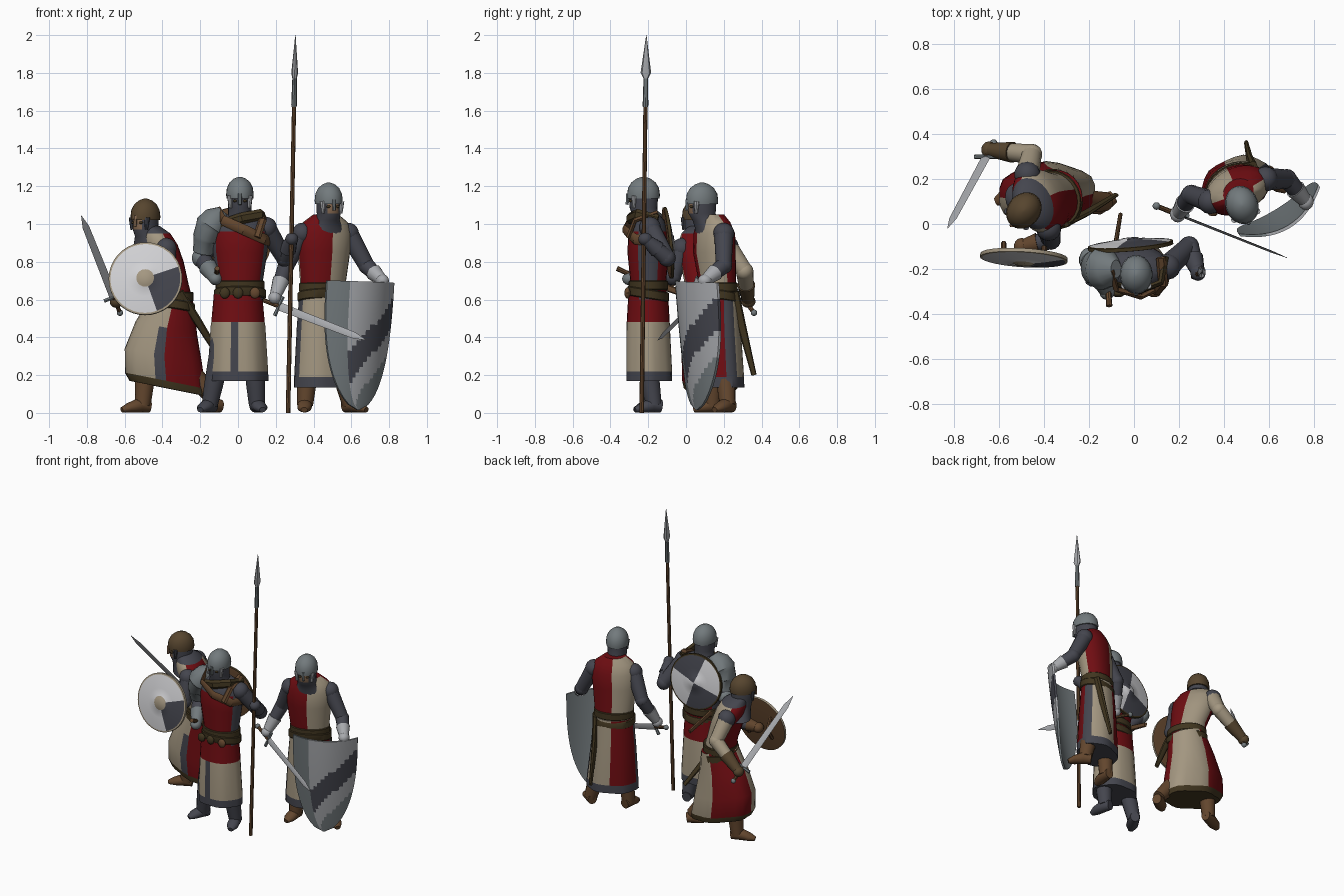
import bpy, bmesh, math
from mathutils import Vector, Matrix

if "Cube" in bpy.data.objects:
    bpy.data.objects.remove(bpy.data.objects["Cube"])

COL = {"red_cloth": (.16, .004, .006), "beige_cloth": (.37, .31, .22), "dark_mail": (.058, .06, .076),
       "dark_leather": (.052, .036, .014), "brown_leather": (.125, .062, .027), "steel": (.17, .195, .205),
       "light_steel": (.39, .40, .42), "white_paint": (.64, .64, .66), "skin": (.26, .155, .09),
       "cap_leather": (.095, .06, .028)}
MATS = []
for n, c in COL.items():
    m = bpy.data.materials.new(n)
    m.diffuse_color = (*c, 1)
    m.use_nodes = True
    m.node_tree.nodes["Principled BSDF"].inputs["Base Color"].default_value = m.diffuse_color
    MATS.append(m)
RED, BEIGE, MAIL, DARK, BROWN, STEEL, LIGHT, WHITE, SKIN, CAP = range(10)


def finish(name, bm):
    bmesh.ops.recalc_face_normals(bm, faces=bm.faces)
    me = bpy.data.meshes.new(name)
    bm.to_mesh(me)
    bm.free()
    for m in MATS:
        me.materials.append(m)
    ob = bpy.data.objects.new(name, me)
    bpy.context.collection.objects.link(ob)
    return ob


def skin(name, rings, rule):
    """Bridge point rings; rule(angle in degrees, band index, height) gives the colour."""
    bm = bmesh.new()
    vs = [[bm.verts.new(p) for p in r] for r in rings]
    n = len(vs[0])
    pick = rule if callable(rule) else (lambda t, i, z: rule)
    for i in range(len(vs) - 1):
        for k in range(n):
            q = [vs[i][k], vs[i][(k + 1) % n], vs[i + 1][(k + 1) % n], vs[i + 1][k]]
            f = bm.faces.new(q)
            f.material_index = pick((k + .5) * 360 / n, i, sum(v.co.z for v in q) / 4)
    for i, r in ((0, vs[0]), (len(vs) - 2, vs[-1])):
        bm.faces.new(r).material_index = pick(270, i, r[0].co.z)
    return finish(name, bm)


def loft(name, secs, rule, rot=0, n=24, slope=0, ripple=0):
    """Stack of ellipses (x, y, z, rx, ry) turned by rot; local -y is the front."""
    a, rings = math.radians(rot), []
    for j, (x, y, z, rx, ry) in enumerate(secs):
        w, r = ripple * j / len(secs), []
        for k in range(n):
            t = 2 * math.pi * k / n
            g = 1 + w * math.cos(6 * t)
            lx, ly = rx * g * math.cos(t), ry * g * math.sin(t)
            r.append((x + lx * math.cos(a) - ly * math.sin(a), y + lx * math.sin(a) + ly * math.cos(a), z - slope * ly))
        rings.append(r)
    return skin(name, rings, rule)


def tube(name, pts, radii, rule, n=14, ref=None):
    """Round or flattened tube along points; a radius may be a pair (along ref, across ref)."""
    P = [Vector(p) for p in pts]
    d = P[-1] - P[0]
    ref = Vector(ref) if ref else Vector((0, 0, 1) if abs(d.z) < .7 * d.length else (1, 0, 0))
    rings = []
    for i, p in enumerate(P):
        t = (P[min(i + 1, len(P) - 1)] - P[max(i - 1, 0)]).normalized()
        u = (ref - t * ref.dot(t)).normalized()
        v = t.cross(u)
        r = radii[i] if isinstance(radii[i], tuple) else (radii[i],) * 2
        rings.append([p + u * r[0] * math.cos(2 * math.pi * k / n) + v * r[1] * math.sin(2 * math.pi * k / n) for k in range(n)])
    return skin(name, rings, rule)


def ball(name, loc, size, mat):
    bm = bmesh.new()
    bmesh.ops.create_uvsphere(bm, u_segments=14, v_segments=10, radius=1,
                              matrix=Matrix.Translation(loc) @ Matrix.Diagonal((*size, 1)))
    for f in bm.faces:
        f.material_index = mat
    return finish(name, bm)


def head(who, x, y, top, rot, bx, by, cap, face):
    """Mail coif with face opening, helmet dome, nose guard, eyes and cheek guards."""
    H = lambda dz, rx, ry, s=0: (x + (bx - x) * s, y + (by - y) * s, top + dz, rx, ry)
    loft(who + "_coif", [H(-.29, .13, .085, 1), H(-.24, .088, .075, .7), H(-.2, .062, .068, .3), H(-.165, .062, .073),
                         H(-.11, .064, .077), H(-.08, .062, .075)],
         lambda t, i, z: face if 235 < t < 305 and i >= 3 else MAIL, rot)
    loft(who + "_helmet", [H(-.115, .071, .085), H(-.095, .073, .087), H(-.06, .069, .082), H(-.03, .055, .064),
                           H(-.01, .032, .037), H(0, .006, .008)], cap, rot)
    R = Matrix.Rotation(math.radians(rot), 3, 'Z')
    at = lambda lx, ly, dz: Vector((x, y, top + dz)) + R @ Vector((lx, ly, 0))
    tube(who + "_nose_guard", [at(0, -.082, -.09), at(0, -.087, -.148)], [.011, .009], STEEL if cap != CAP else SKIN, 6)
    for s in (-1, 1):
        ball(who + "_eye", at(.026 * s, -.068, -.128), (.011, .011, .007), DARK)
        tube(who + "_cheek_guard", [at(.054 * s, -.05, -.1), at(.05 * s, -.052, -.165)], [.015, .008],
             LIGHT if cap != CAP else MAIL, 8)


def arm(who, side, sh, el, ha, sleeve, fore, glove, r=.05):
    s, e, h = Vector(sh), Vector(el), Vector(ha)
    m = e.lerp(h, .45)
    ball(f"{who}_{side}_shoulder", s, (r * 1.25,) * 3, MAIL)
    tube(f"{who}_{side}_upper_arm", [s, s.lerp(e, .5), e], [r * 1.15, r * 1.05, r * .95], sleeve)
    ball(f"{who}_{side}_elbow", e, (r, r, r), fore)
    tube(f"{who}_{side}_forearm", [e, e.lerp(h, .5), h], [r * .98, r * .85, r * .6], fore)
    tube(f"{who}_{side}_cuff", [m, h], [r * 1.0, r * .65], glove)
    ball(f"{who}_{side}_hand", h, (.035, .038, .034), glove)


def leg(who, side, hip, knee, ankle, toe, mat, boot):
    a, t = Vector(ankle), Vector(toe)
    d = (t - a)
    d.z = 0
    tube(f"{who}_{side}_leg", [hip, knee, a.lerp(Vector(knee), .4), a], [.065, .055, .05, .038], mat, ref=(1, 0, 0))
    tube(f"{who}_{side}_boot", [a.lerp(Vector(knee), .4), a], [.05, .042], boot, ref=(1, 0, 0))
    heel = a - d.normalized() * .04
    foot = [heel.lerp(t, s) for s in (0, .35, .75, 1)]
    for p, z in zip(foot, (.036, .042, .027, .016)):
        p.z = z
    tube(f"{who}_{side}_foot", foot, [(.034, .03), (.04, .038), (.026, .038), (.014, .018)], boot)


def sword(who, pommel, tip, flat, grip=.15):
    p, t = Vector(pommel), Vector(tip)
    g = p.lerp(t, grip)
    tube(who + "_sword_blade", [g, p.lerp(t, .88), t], [(.022, .006), (.018, .005), (.001, .001)], LIGHT, 4, flat)
    tube(who + "_sword_grip", [p, g], [.011, .012], BROWN, 8)
    c = Vector(flat)
    c = (c - (t - p).normalized() * c.dot((t - p).normalized())).normalized() * .055
    tube(who + "_sword_guard", [g - c, g, g + c], [.011, .009, .011], STEEL, 6, (t - p))
    ball(who + "_sword_pommel", p, (.017,) * 3, STEEL)


def round_shield(who, centre, normal, r, rim, boss, rule):
    c, nrm = Vector(centre), Vector(normal).normalized()
    prof = [(-.01, .93), (-.008, 1), (.008, 1), (.01, .95), (.022, .5), (.026, .24), (.032, .2), (.034, .02)]
    tube(who + "_round_shield", [c + nrm * h for h, _ in prof], [r * q for _, q in prof],
         lambda t, i, z: BROWN if i < 1 else rim if i < 3 else boss if i > 4 and boss else rule(t), 36, (0, 0, 1))


def quarters(sign, hem, slit=False):
    """Counterchanged cloth with a mail hem and side slits."""
    def rule(t, i, z):
        if z < hem or slit and min(t % 180, 180 - t % 180) < 9:
            return MAIL
        return RED if math.sin(2 * math.radians(t)) * sign > 0 else BEIGE
    return rule


def belts(who, x, y, z, rx, ry, rot):
    for k, (dz, sl, g) in enumerate(((0, 0, 1.04), (-.045, .16, 1.1))):
        q = lambda h, s: (x, y, z + dz + h, rx * g * s, ry * g * s)
        loft(f"{who}_belt_{k}", [q(-.025, .96), q(-.02, 1), q(.02, 1), q(.025, .96)], DARK, rot, 24, sl)


# --- middle spearman ---
W = "spearman"
X, Y = 0.01, -.2
loft(W + "_torso", [(X, Y, .6, .125, .1), (X, Y, .7, .122, .095), (X, Y, .85, .145, .11), (X, Y, .96, .15, .105),
                    (X, Y, 1.02, .13, .085), (X, Y, 1.05, .07, .06)],
     lambda t, i, z: MAIL if i > 2 or abs(math.cos(math.radians(t))) > .88 else RED)
loft(W + "_skirt", [(0, Y, .63, .128, .105), (0, Y, .48, .14, .115), (0, Y, .46, .142, .117), (0, -.195, .22, .155, .125),
                    (0, -.195, .17, .155, .125)],
     lambda t, i, z: RED if z > .47 else MAIL if i > 2 or 255 < t < 270 else BEIGE, ripple=.05)
belts(W, X, Y, .675, .125, .1, 0)
for x in (-.07, .0, .09):
    ball(W + "_belt_pouch", (x, -.31, .635), (.028, .016, .03), BROWN if x > 0 else DARK)
head(W, .01, -.225, 1.25, 0, .01, -.2, STEEL, MAIL)
arm(W, "right", (-.13, -.2, .97), (-.19, -.16, .82), (-.12, -.3, .71), MAIL, MAIL, STEEL)
arm(W, "left", (.15, -.19, .98), (.245, -.1, .82), (.285, -.215, .92), MAIL, MAIL, MAIL, .046)
tube(W + "_shoulder_plates", [(-.08, -.2, 1.07), (-.11, -.2, 1.035), (-.145, -.2, .985), (-.15, -.2, .975), (-.17, -.195, .92),
                              (-.173, -.195, .915), (-.185, -.18, .85)],
     [(.03, .04), (.07, .08), (.085, .095), (.076, .086), (.072, .082), (.063, .072), (.054, .06)], STEEL, 16, (1, 0, 0))
ball(W + "_elbow_plate", (-.2, -.16, .82), (.045, .055, .05), STEEL)
tube(W + "_chest_strap", [(-.1, -.2, 1.07), (-.08, -.29, 1.02), (.03, -.325, .97), (.14, -.27, .92), (.165, -.18, .91)],
     [(.028, .012)] * 5, BROWN, 6)
tube(W + "_collar_strap", [(-.1, -.25, .99), (.02, -.3, 1.03), (.12, -.26, 1.05), (.14, -.15, 1.02)], [(.03, .016)] * 4, DARK, 6)
tube(W + "_side_strap", [(.12, -.15, 1.06), (.13, -.27, 1.02), (.1, -.305, .93)], [(.022, .014)] * 3, BROWN, 6, (1, 0, 0))
round_shield(W, (-.015, -.095, .9), (-.08, 1, .1), .19, DARK, None, lambda t: MAIL if (t + 20) % 180 < 90 else WHITE)
tube(W + "_scabbard", [(-.115, -.29, .73), (-.06, .045, .61)], [(.022, .012), (.016, .009)], BROWN, 8)
tube(W + "_side_grip", [(-.11, -.365, .765), (-.115, -.29, .73)], [.014, .012], BROWN, 8)
leg(W, "right", (-.07, Y, .5), (-.1, -.21, .3), (-.15, -.18, .04), (-.2, -.27, .02), MAIL, MAIL)
leg(W, "left", (.07, Y, .5), (.085, -.21, .3), (.1, -.17, .04), (.13, -.27, .02), MAIL, MAIL)
S0, S1 = Vector((.265, -.235, 0)), Vector((.304, -.21, 2))
sp = lambda f: S0.lerp(S1, f)
tube("spear_shaft", [sp(0), sp(.82)], [.012, .011], BROWN, 8)
tube("spear_head", [sp(.81), sp(.815), sp(.885), sp(.9), sp(1)],
     [.014, .015, .012, (.018, .028), .001], lambda t, i, z: STEEL if i < 2 else LIGHT, 8)

# --- right-hand swordsman ---
W, A = "swordsman", 25
loft(W + "_torso", [(.45, .17, .6, .125, .095), (.45, .165, .7, .128, .092), (.455, .15, .85, .145, .105),
                    (.46, .15, .95, .15, .1), (.462, .145, 1.01, .125, .08), (.465, .14, 1.05, .07, .06)], quarters(1, 0), A)
loft(W + "_skirt", [(.45, .17, .64, .13, .1), (.45, .17, .45, .145, .112), (.455, .175, .19, .165, .12),
                    (.455, .175, .135, .165, .12)], quarters(-1, .18, True), A, ripple=.05)
belts(W, .45, .167, .665, .127, .096, A)
head(W, .48, .085, 1.22, 20, .465, .14, STEEL, SKIN)
arm(W, "right", (.34, .1, .95), (.255, .13, .78), (.195, .045, .61), MAIL, MAIL, LIGHT, .045)
arm(W, "left", (.585, .2, .95), (.68, .2, .78), (.765, .1, .7), MAIL, MAIL, LIGHT, .045)
sword(W, (.1, .08, .61), (.68, -.15, .385), (.1, .2, 1), .2)
tube(W + "_scabbard", [(.53, .255, .64), (.515, .29, .48), (.5, .36, .2)], [(.02, .026), (.016, .024), (.01, .014)], DARK, 8)
leg(W, "right", (.4, .155, .5), (.375, .15, .3), (.355, .14, .04), (.35, .04, .02), BROWN, BROWN)
leg(W, "left", (.5, .19, .5), (.53, .2, .3), (.595, .22, .04), (.68, .15, .02), BROWN, BROWN)

# kite shield: curved painted front and plain back, joined at the edge
bm = bmesh.new()
U, N = Vector((.85, .52, -.03)), Vector((.52, -.85, 0))
T, B = Vector((.65, .055, .695)), Vector((.61, .1, .015))
for back in (0, 1):
    grid = []
    for j in range(25):
        v = j / 24
        w = .205 * (1 - v ** 2.8) ** .6 + .004
        grid.append([bm.verts.new(T.lerp(B, v) + U * w * u / 8 + N * (.085 * (1 - (w * u / 8 / .21) ** 2) - .03 * v * v - .014 * back))
                     for u in range(-8, 9)])
    for j in range(24):
        for k in range(16):
            f = bm.faces.new((grid[j][k], grid[j][k + 1], grid[j + 1][k + 1], grid[j + 1][k]))
            d = j + k * .9
            f.material_index = (STEEL if back or k < 4 or d > 27 else MAIL if 16 < d < 22 else
                                LIGHT)
bmesh.ops.bridge_loops(bm, edges=[e for e in bm.edges if e.is_boundary])
finish("kite_shield", bm)

# --- left-hand crouching fighter ---
W, A = "fighter", -65
loft(W + "_torso", [(-.34, .115, .55, .12, .11), (-.365, .11, .68, .12, .1), (-.4, .105, .8, .142, .105),
                    (-.43, .1, .89, .152, .1), (-.45, .09, .95, .12, .085), (-.475, .075, .99, .06, .06)],
     lambda t, i, z: MAIL if i > 3 else quarters(1, 0)(t, i, z), A)
loft(W + "_skirt", [(-.345, .115, .6, .125, .115), (-.38, .12, .45, .135, .165), (-.395, .125, .3, .145, .21),
                    (-.385, .13, .17, .145, .22), (-.375, .13, .13, .135, .205)],
     lambda t, i, z: DARK if i > 2 else MAIL if t > 342 and i else quarters(1, 0)(t, i, z),
     -88, slope=.2, ripple=.06)
belts(W, -.35, .112, .615, .125, .108, A)
head(W, -.49, .06, 1.135, -40, -.46, .08, CAP, SKIN)
arm(W, "right", (-.475, .22, .88), (-.455, .31, .75), (-.645, .33, .59), BEIGE, BEIGE, CAP, .047)
arm(W, "left", (-.38, -.02, .87), (-.37, -.07, .72), (-.5, -.1, .7), MAIL, MAIL, BROWN, .045)
sword(W, (-.625, .36, .53), (-.83, -.02, 1.045), (.93, 0, .37), .16)
round_shield(W, (-.49, -.15, .71), (-.06, -1, .18), .195, BEIGE, BEIGE, lambda t: MAIL if 195 < t < 290 else WHITE)
for dx in (-.09, .09):
    tube(W + "_shield_strap", [(-.49 + dx, -.125, .79), (-.49 + dx, -.085, .71), (-.49 + dx, -.14, .63)], [.012] * 3, BROWN, 6)
tube(W + "_scabbard", [(-.31, -.0, .64), (-.21, .05, .48), (-.08, .13, .27)], [(.024, .014), (.022, .012), (.014, .008)], DARK, 8)
leg(W, "right", (-.38, .15, .5), (-.48, .15, .32), (-.505, .145, .04), (-.615, .1, .02), BROWN, BROWN)
leg(W, "left", (-.33, .1, .5), (-.3, .1, .28), (-.125, .1, .07), (-.19, .06, .02), BROWN, BROWN)

# smooth shading with kept edges
bpy.ops.object.select_all(action='SELECT')
bpy.context.view_layer.objects.active = bpy.data.objects["kite_shield"]
bpy.ops.object.shade_smooth_by_angle(angle=math.radians(38))
